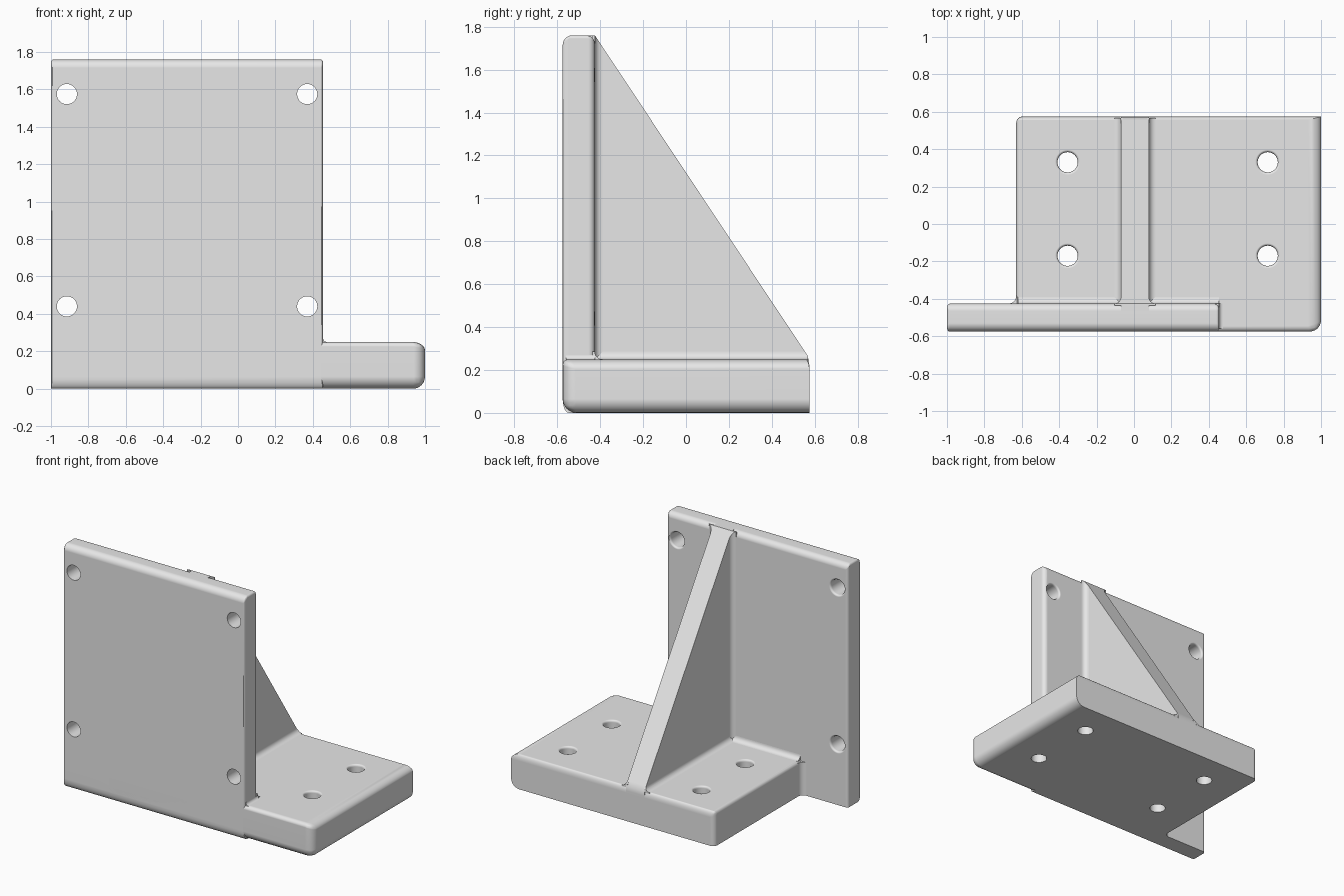
import bpy, bmesh, math
from mathutils import Vector

if "Cube" in bpy.data.objects:
    bpy.data.objects.remove(bpy.data.objects["Cube"], do_unlink=True)

grey = bpy.data.materials.new("light_grey")
grey.use_nodes = True
grey.diffuse_color = (0.8, 0.8, 0.8, 1)
grey.node_tree.nodes["Principled BSDF"].inputs["Base Color"].default_value = (0.8, 0.8, 0.8, 1)


def add_object(name, bm):
    bmesh.ops.recalc_face_normals(bm, faces=bm.faces)
    mesh = bpy.data.meshes.new(name)
    bm.to_mesh(mesh)
    bm.free()
    mesh.materials.append(grey)
    obj = bpy.data.objects.new(name, mesh)
    bpy.context.collection.objects.link(obj)
    return obj


def apply(obj, mod):
    bpy.ops.object.select_all(action='DESELECT')
    obj.select_set(True)
    bpy.context.view_layer.objects.active = obj
    bpy.ops.object.modifier_apply(modifier=mod.name)


def finish(obj):
    bpy.ops.object.select_all(action='DESELECT')
    obj.select_set(True)
    bpy.context.view_layer.objects.active = obj
    bpy.ops.object.shade_smooth_by_angle(angle=math.radians(32))
    mod = obj.modifiers.new("even_shading", 'WEIGHTED_NORMAL')
    mod.keep_sharp = True


def rounded_box(name, lo, hi, radii):
    """Box whose edges, named by the side signs they lie on, get own radii."""
    lo, hi = Vector(lo), Vector(hi)
    mid, half = (lo + hi) / 2, (hi - lo) / 2
    bm = bmesh.new()
    bmesh.ops.create_cube(bm, size=2)
    weight = bm.edges.layers.float.new("bevel_weight_edge")
    for e in bm.edges:
        m = (e.verts[0].co + e.verts[1].co) / 2
        e[weight] = radii.get(tuple(round(c) for c in m), 0) * 10
    for v in bm.verts:
        v.co = Vector([m + c * h for m, c, h in zip(mid, v.co, half)])
    obj = add_object(name, bm)
    mod = obj.modifiers.new("rounding", 'BEVEL')
    mod.limit_method = 'WEIGHT'
    mod.width = 0.1
    mod.segments = 6
    apply(obj, mod)
    return obj


def prism(axis, points, a, b):
    """Extrude a 2D outline along an axis from a to b."""
    bm = bmesh.new()
    place = {'x': lambda p, t: (t, p[0], p[1]),
             'y': lambda p, t: (p[0], t, p[1]),
             'z': lambda p, t: (p[0], p[1], t)}[axis]
    ends = [[bm.verts.new(place(p, t)) for p in points] for t in (a, b)]
    for ring in ends:
        bm.faces.new(ring)
    n = len(points)
    for i in range(n):
        j = (i + 1) % n
        bm.faces.new((ends[0][i], ends[0][j], ends[1][j], ends[1][i]))
    return bm


def fillet(name, axis, corner, signs, r, a, b, trim=False):
    """Concave strip that softens an inner corner."""
    e = 0.01
    pts = [(-e, -e), (r, -e)]
    for i in range(9):
        t = math.pi / 2 * i / 8
        pts.append((r - r * math.sin(t), r - r * math.cos(t)))
    pts.append((-e, r))
    pts = [(corner[0] + signs[0] * u, corner[1] + signs[1] * v) for u, v in pts]
    bm = prism(axis, pts, a, b)
    if trim:
        cut = bmesh.ops.bisect_plane(
            bm, geom=bm.verts[:] + bm.edges[:] + bm.faces[:],
            plane_co=SLOPE_TOP, plane_no=SLOPE_NORMAL, clear_outer=True)
        edges = [g for g in cut["geom_cut"] if isinstance(g, bmesh.types.BMEdge)]
        if edges:
            bmesh.ops.holes_fill(bm, edges=edges)
    finish(add_object(name, bm))


def drill(obj, centre, direction, depth):
    """Through hole with a softened rim on the far side."""
    rings = [(0.054, -0.05), (0.054, depth - 0.016), (0.056, depth - 0.008),
             (0.060, depth - 0.003), (0.067, depth), (0.067, depth + 0.05)]
    turn = Vector((0, 0, 1)).rotation_difference(Vector(direction))
    n = 32
    bm = bmesh.new()
    loops = []
    for r, h in rings:
        loops.append([bm.verts.new(Vector(centre) + turn @ Vector(
            (r * math.cos(math.tau * i / n), r * math.sin(math.tau * i / n), h)))
            for i in range(n)])
    for low, high in zip(loops, loops[1:]):
        for i in range(n):
            j = (i + 1) % n
            bm.faces.new((low[i], low[j], high[j], high[i]))
    bm.faces.new(loops[0])
    bm.faces.new(loops[-1])
    cutter = add_object("hole_cutter", bm)
    cutter.hide_render = True
    mod = obj.modifiers.new("hole", 'BOOLEAN')
    mod.operation = 'DIFFERENCE'
    mod.solver = 'EXACT'
    mod.object = cutter
    apply(obj, mod)
    bpy.data.objects.remove(cutter, do_unlink=True)


# Main dimensions
FRONT, WALL_BACK, BACK = -0.575, -0.425, 0.575
WALL_L, WALL_R, BASE_L, BASE_R = -1.0, 0.455, -0.63, 1.0
BASE_TOP, TOP = 0.25, 1.76
RIB = (-0.07, 0.08)
SLOPE_TOP = Vector((0, WALL_BACK, TOP))
SLOPE_NORMAL = Vector((0, 1.475, 0.98)).normalized()
R = 0.035

# Upright wall with four holes
wall = rounded_box("wall", (WALL_L, FRONT, 0), (WALL_R, WALL_BACK, TOP), {
    (0, -1, 1): 0.045, (0, 1, 1): 0.04, (0, -1, -1): 0.065,
    (1, 0, 1): 0.015, (-1, 0, 1): 0.015, (1, -1, 0): 0.012,
    (1, 1, 0): 0.03, (-1, 1, 0): 0.02, (-1, -1, 0): 0.01})
for x in (-0.915, 0.37):
    for z in (0.44, 1.575):
        drill(wall, (x, FRONT, z), (0, 1, 0), WALL_BACK - FRONT)
finish(wall)

# Base plate with four holes
base = rounded_box("base", (BASE_L, FRONT, 0), (BASE_R, BACK, BASE_TOP), {
    (1, 0, 1): 0.07, (1, 0, -1): 0.065, (1, -1, 0): 0.06,
    (0, -1, -1): 0.065, (0, -1, 1): 0.03, (0, 1, 1): 0.02,
    (-1, 0, 1): 0.02, (-1, 1, 0): 0.035})
for x in (-0.355, 0.715):
    for y in (-0.17, 0.33):
        drill(base, (x, y, 0), (0, 0, 1), BASE_TOP)
finish(base)

# Sloping rib
outline = [(-0.5, 0.1), (BACK, 0.1), (BACK, 0.22), (0.572, 0.25),
           (0.555, 0.285), (WALL_BACK, TOP), (-0.5, TOP)]
finish(add_object("rib", prism('x', outline, *RIB)))

# Fillets in the inner corners
for side, x, s in (("right", RIB[0], -1), ("left", RIB[1], 1)):
    fillet(side + "_rib_wall_fillet", 'z', (x, WALL_BACK), (s, 1), R, 0.24, TOP, True)
    fillet(side + "_rib_base_fillet", 'y', (x, BASE_TOP), (s, 1), R, -0.43, 0.568, True)
fillet("wall_base_fillet", 'x', (WALL_BACK, BASE_TOP), (1, 1), R, BASE_L + 0.01, WALL_R)
fillet("base_side_fillet", 'z', (BASE_L, WALL_BACK), (-1, 1), 0.04, 0, BASE_TOP - 0.01)
fillet("wall_side_fillet", 'y', (WALL_R, BASE_TOP), (1, 1), 0.02, FRONT + 0.015, WALL_BACK)
